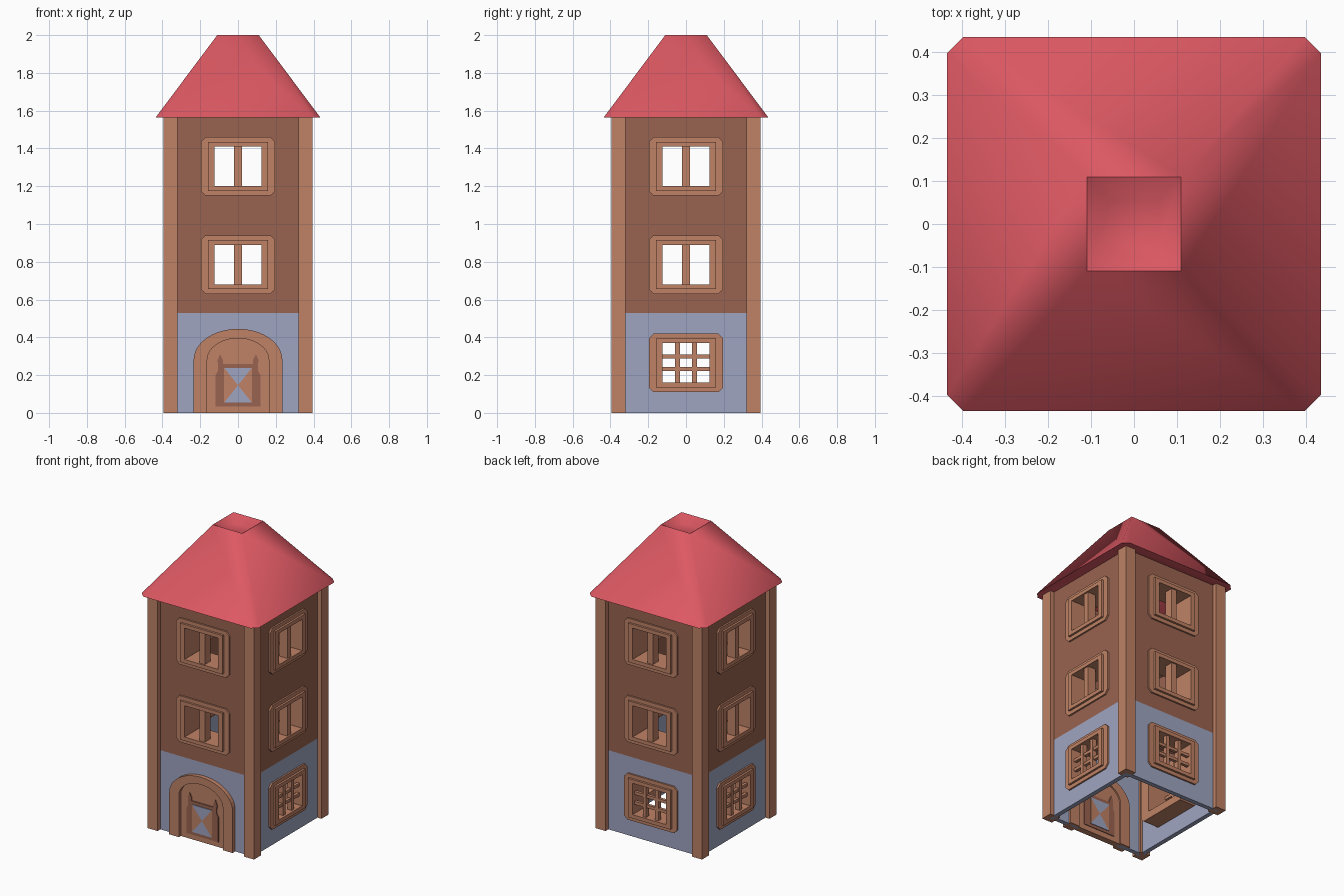
import bpy, bmesh, math
from mathutils import Matrix

cube = bpy.data.objects.get("Cube")
if cube:
    bpy.data.objects.remove(cube, do_unlink=True)


def material(name, srgb):
    col = [(c / 255) ** 2.2 for c in srgb] + [1]
    m = bpy.data.materials.new(name)
    m.use_nodes = True
    m.diffuse_color = col
    m.node_tree.nodes["Principled BSDF"].inputs["Base Color"].default_value = col
    return m


TRIM = material("warm timber", (190, 129, 102))
WALL = material("brown plaster", (151, 99, 81))
BLUE = material("blue plaster", (157, 163, 192))
ROOF = material("red roof", (220, 89, 99))

FACE, BACK = 0.365, 0.335        # outer and inner wall planes
BAND = 0.53                      # top of the blue storey


def finish(name, bm, mat, turn=0):
    bmesh.ops.remove_doubles(bm, verts=bm.verts, dist=1e-5)
    bmesh.ops.recalc_face_normals(bm, faces=bm.faces)
    bmesh.ops.transform(bm, matrix=Matrix.Rotation(turn * math.pi / 2, 4, 'Z'), verts=bm.verts)
    mesh = bpy.data.meshes.new(name)
    bm.to_mesh(mesh)
    bm.free()
    mesh.materials.append(mat)
    obj = bpy.data.objects.new(name, mesh)
    bpy.context.collection.objects.link(obj)
    return obj


def add_box(bm, x0, x1, y0, y1, z0, z1):
    m = Matrix.Translation(((x0 + x1) / 2, (y0 + y1) / 2, (z0 + z1) / 2))
    m = m @ Matrix.Diagonal((x1 - x0, y1 - y0, z1 - z0, 1))
    bmesh.ops.create_cube(bm, size=1, matrix=m)


def boxes(name, mat, items, turn=0):
    bm = bmesh.new()
    for item in items:
        add_box(bm, *item)
    return finish(name, bm, mat, turn)


def slab(name, mat, outline, y0, y1, turn=0):
    """Solid plate with an x-z outline."""
    bm = bmesh.new()
    a, b = ([bm.verts.new((x, y, z)) for x, z in outline] for y in (y0, y1))
    bm.faces.new(a)
    bm.faces.new(b)
    for i in range(len(a)):
        j = (i + 1) % len(a)
        bm.faces.new((a[i], a[j], b[j], b[i]))
    return finish(name, bm, mat, turn)


def surround(name, mat, outer, inner, y0, y1, turn=0, closed=True):
    """Frame between two matching x-z outlines."""
    bm = bmesh.new()
    rows = [[bm.verts.new((x, y, z)) for x, z in line]
            for line, y in ((outer, y0), (outer, y1), (inner, y1), (inner, y0))]
    n = len(outer)
    for i in range(n if closed else n - 1):
        j = (i + 1) % n
        for k in range(4):
            p, q = rows[k], rows[(k + 1) % 4]
            bm.faces.new((p[i], p[j], q[j], q[i]))
    if not closed:
        for i in (0, n - 1):
            bm.faces.new([r[i] for r in rows])
    bmesh.ops.dissolve_degenerate(bm, dist=1e-5, edges=bm.edges)
    return finish(name, bm, mat, turn)


def octagon(w, h, c, zc=0):
    """Rectangle of half sizes w, h with corners cut by c."""
    pts = [(w - c, -h), (w, c - h), (w, h - c), (w - c, h)]
    return [(x, z + zc) for x, z in pts + [(-x, -z) for x, z in pts]]


def arch(w, spring, rise, n=20):
    arc = [(-w * math.cos(math.pi * i / n), spring + rise * math.sin(math.pi * i / n))
           for i in range(n + 1)]
    return [(-w, 0)] + arc + [(w, 0)]


def window(zc, turn, barred):
    opening = octagon(0.124, 0.105, 0.0005, zc)
    surround("window_surround", TRIM, octagon(0.197, 0.155, 0.025, zc), opening, -0.376, -0.22, turn)
    surround("window_rim", TRIM, octagon(0.158, 0.13, 0.0005, zc), opening, -0.39, -0.3, turn)
    if barred:
        bars = [(s * 0.045 - 0.012, s * 0.045 + 0.012, -0.375, -0.345, zc - 0.11, zc + 0.11)
                for s in (-1, 1)]
        bars += [(-0.13, 0.13, -0.37, -0.35, zc + s * 0.033 - 0.01, zc + s * 0.033 + 0.01)
                 for s in (-1, 1)]
    else:
        bars = [(-0.02, 0.02, -0.38, -0.32, zc - 0.11, zc + 0.11)]
    boxes("window_bars", TRIM, bars, turn)


# Walls, with gaps left for the windows and the door
def wall(name, mat, z0, z1, gaps, turn):
    parts = [(0.15, 0.36, -FACE, -BACK, z0, z1), (-0.36, -0.15, -FACE, -BACK, z0, z1)]
    low = z0
    for a, b in gaps + [(z1, z1)]:
        if a > low:
            parts.append((-0.15, 0.15, -FACE, -BACK, low, a))
        low = b
    boxes(name, mat, parts, turn)


HIGH, MIDDLE, LOW = 1.305, 0.785, 0.265
for turn in range(4):
    wall("upper_wall", WALL, BAND, 1.57, [(z - 0.12, z + 0.12) for z in (MIDDLE, HIGH)], turn)
    gap = (0, 0.3) if turn == 0 else (LOW - 0.12, LOW + 0.12)
    wall("lower_wall", BLUE, 0, BAND, [gap], turn)
    for z in (MIDDLE, HIGH):
        window(z, turn, False)
    if turn:
        window(LOW, turn, True)
    boxes("corner_post", TRIM, [(0.32, 0.395, -0.395, -0.32, 0, 1.57)], turn)

# Door with arched surround
surround("door_arch", TRIM, arch(0.235, 0.28, 0.165), arch(0.163, 0.28, 0.115),
         -0.393, -0.32, closed=False)
slab("door_leaf", TRIM, arch(0.165, 0.28, 0.117), -0.372, -0.33)

# Dark carved panel on the door, with two horns
half = [(0.118, 0.035), (0.118, 0.2), (0.105, 0.225), (0.108, 0.28), (0.095, 0.31),
        (0.08, 0.28), (0.08, 0.26)]
slab("door_carving", WALL, half + [(-x, z) for x, z in reversed(half)], -0.378, -0.325)

# Inlay split into four triangles
cx, low, top = 0.073, 0.055, 0.238
mid = (0, (low + top) / 2)
corners = [(-cx, low), (cx, low), (cx, top), (-cx, top)]
for i in range(4):
    slab("door_inlay", TRIM if i % 2 else BLUE,
         [corners[i], corners[(i + 1) % 4], mid], -0.382, -0.321)

# Hollow roof with cut corners and a sunken top
bm = bmesh.new()
levels = [(0.055, 0, 1.96), (0.11, 0, 2.0), (0.435, 0.037, 1.565),
          (0.345, 0.02, 1.566), (0.06, 0, 1.93)]
rings = [[bm.verts.new((x, y, z)) for x, y in octagon(h, h, c)] for h, c, z in levels]
for p, q in zip(rings, rings[1:]):
    for i in range(8):
        j = (i + 1) % 8
        bm.faces.new((p[i], p[j], q[j], q[i]))
bm.faces.new(rings[0])
bm.faces.new(rings[-1])
roof = finish("roof", bm, ROOF)
bpy.ops.object.select_all(action='DESELECT')
roof.select_set(True)
bpy.context.view_layer.objects.active = roof
bpy.ops.object.shade_smooth_by_angle(angle=math.radians(50))
